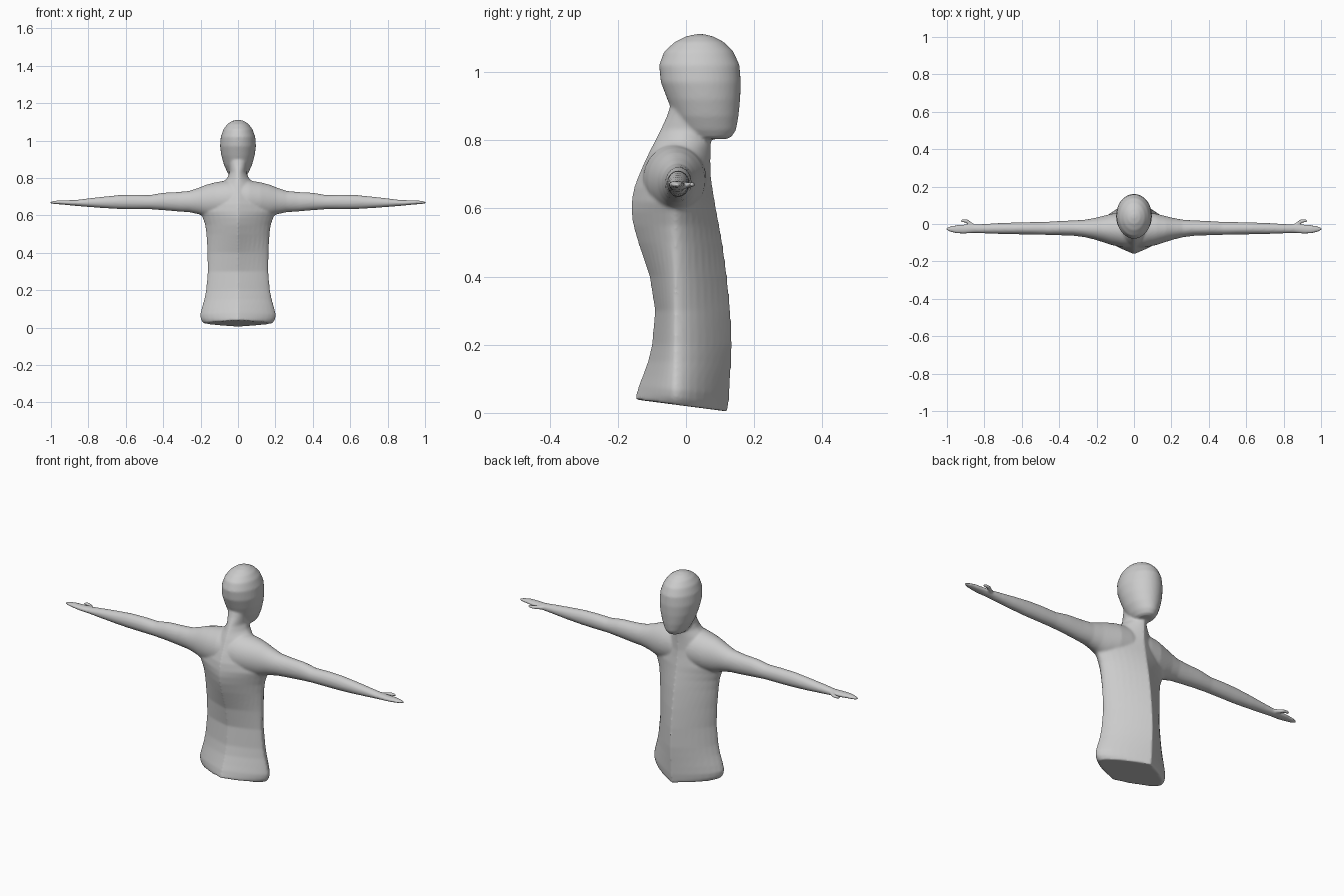
import bpy, bmesh, math

N = 10  # points per quarter ring


def ring(w, lo, hi, c, p):
    """Closed section: half width w, from lo to hi, widest at c.
    p=2 is an ellipse, p=1 has a centre ridge with rounded sides."""
    q = 1.0 if p >= 2 else 1.2
    pts = []
    for i in range(4 * N):
        t = 2 * math.pi * i / (4 * N)
        cs, sn = math.cos(t), math.sin(t)
        u = math.copysign(abs(cs) ** (2 / p), cs) * w
        h = (hi - c) if sn > 0 else (c - lo)
        pts.append((u, c + math.copysign(abs(sn) ** q, sn) * h))
    return pts


def loft(bm, rings):
    loops = [[bm.verts.new(v) for v in r] for r in rings]
    for a, b in zip(loops, loops[1:]):
        for i in range(len(a)):
            j = (i + 1) % len(a)
            bm.faces.new((a[i], a[j], b[j], b[i]))
    bm.faces.new(loops[0])
    bm.faces.new(loops[-1])


bm = bmesh.new()

# Torso and neck: z, half width, back y, front y, side y, ridge, tilt
torso = [
    (0.020, 0.185, -0.150, 0.122, -0.03, 1.0, -0.13),
    (0.040, 0.199, -0.145, 0.125, -0.03, 1.0, -0.12),
    (0.065, 0.203, -0.139, 0.128, -0.03, 1.0, -0.10),
    (0.10, 0.195, -0.128, 0.130, -0.03, 1.0, -0.05),
    (0.15, 0.181, -0.112, 0.133, -0.03, 1.0, 0),
    (0.20, 0.171, -0.100, 0.135, -0.03, 1.0, 0),
    (0.30, 0.161, -0.091, 0.131, -0.03, 1.0, 0),
    (0.40, 0.163, -0.107, 0.121, -0.03, 1.0, 0),
    (0.50, 0.169, -0.141, 0.107, -0.03, 1.0, 0),
    (0.55, 0.176, -0.155, 0.098, -0.03, 1.0, 0),
    (0.59, 0.190, -0.161, 0.090, -0.03, 1.0, 0),
    (0.62, 0.205, -0.160, 0.085, -0.03, 1.0, 0),
    (0.66, 0.195, -0.153, 0.078, -0.03, 1.0, 0),
    (0.70, 0.160, -0.138, 0.073, -0.03, 1.05, 0),
    (0.74, 0.120, -0.120, 0.072, -0.025, 1.15, 0),
    (0.77, 0.090, -0.106, 0.072, -0.02, 1.3, 0),
    (0.80, 0.058, -0.090, 0.074, -0.01, 1.5, 0),
    (0.83, 0.045, -0.075, 0.076, 0, 1.7, 0),
    (0.87, 0.046, -0.056, 0.076, 0, 2, 0),
    (0.90, 0.052, -0.046, 0.076, 0.01, 2, 0),
    (0.94, 0.055, -0.044, 0.076, 0.02, 2, 0),
]
loft(bm, [[(x, y, z + k * y) for x, y in ring(w, lo, hi, c, p)]
          for z, w, lo, hi, c, p, k in torso])

# Head: z, half width, back y, front y
head = [
    (0.803, 0.030, 0.035, 0.118), (0.810, 0.043, 0.010, 0.134),
    (0.830, 0.057, -0.012, 0.147), (0.870, 0.075, -0.034, 0.154),
    (0.920, 0.089, -0.055, 0.159), (0.970, 0.096, -0.074, 0.161),
    (1.020, 0.092, -0.079, 0.157), (1.060, 0.078, -0.064, 0.139),
    (1.088, 0.057, -0.033, 0.111), (1.104, 0.034, 0.000, 0.080),
    (1.111, 0.010, 0.030, 0.052),
]
loft(bm, [[(x, y, z) for x, y in ring(w, lo, hi, (lo + hi) / 2, 2)]
          for z, w, lo, hi in head])

# Shoulder, arm and hand: x, bottom z, top z, back y, front y
arm = [
    (0.00, 0.58, 0.785, -0.13, 0.060), (0.06, 0.58, 0.787, -0.125, 0.060),
    (0.12, 0.585, 0.777, -0.112, 0.055), (0.17, 0.592, 0.764, -0.096, 0.042),
    (0.21, 0.606, 0.748, -0.083, 0.032), (0.26, 0.617, 0.731, -0.071, 0.023),
    (0.32, 0.621, 0.725, -0.063, 0.019), (0.40, 0.628, 0.721, -0.060, 0.016),
    (0.47, 0.633, 0.709, -0.058, 0.011), (0.55, 0.633, 0.711, -0.056, 0.010),
    (0.63, 0.634, 0.709, -0.055, 0.008), (0.72, 0.639, 0.700, -0.053, 0.005),
    (0.80, 0.645, 0.691, -0.050, 0.000), (0.86, 0.650, 0.683, -0.048, -0.002),
    (0.91, 0.655, 0.681, -0.052, -0.003), (0.95, 0.659, 0.681, -0.050, -0.006),
    (0.985, 0.661, 0.677, -0.042, -0.012), (1.003, 0.664, 0.672, -0.032, -0.020),
]
# Thumb, same columns
thumb = [
    (0.855, 0.658, 0.678, -0.022, 0.000), (0.875, 0.658, 0.678, -0.010, 0.014),
    (0.890, 0.660, 0.678, 0.004, 0.025), (0.910, 0.662, 0.678, 0.009, 0.028),
    (0.926, 0.664, 0.676, 0.010, 0.022),
]
for side in (1, -1):
    for rows in (arm, thumb):
        loft(bm, [[(side * x, y, (a + b) / 2 + u)
                   for u, y in ring((b - a) / 2, lo, hi, (lo + hi) / 2, 2)]
                  for x, a, b, lo, hi in rows])

bmesh.ops.recalc_face_normals(bm, faces=bm.faces)
mesh = bpy.data.meshes.new("body")
bm.to_mesh(mesh)
bm.free()
body = bpy.data.objects.new("body", mesh)
bpy.context.collection.objects.link(body)

# Fuse the parts into one smooth skin
rem = body.modifiers.new("fuse", 'REMESH')
rem.mode = 'VOXEL'
rem.voxel_size = 0.006
rem.use_smooth_shade = True
sm = body.modifiers.new("soften", 'SMOOTH')
sm.factor = 0.5
sm.iterations = 5

grey = bpy.data.materials.new("light grey")
grey.diffuse_color = (0.6, 0.6, 0.6, 1)
mesh.materials.append(grey)
